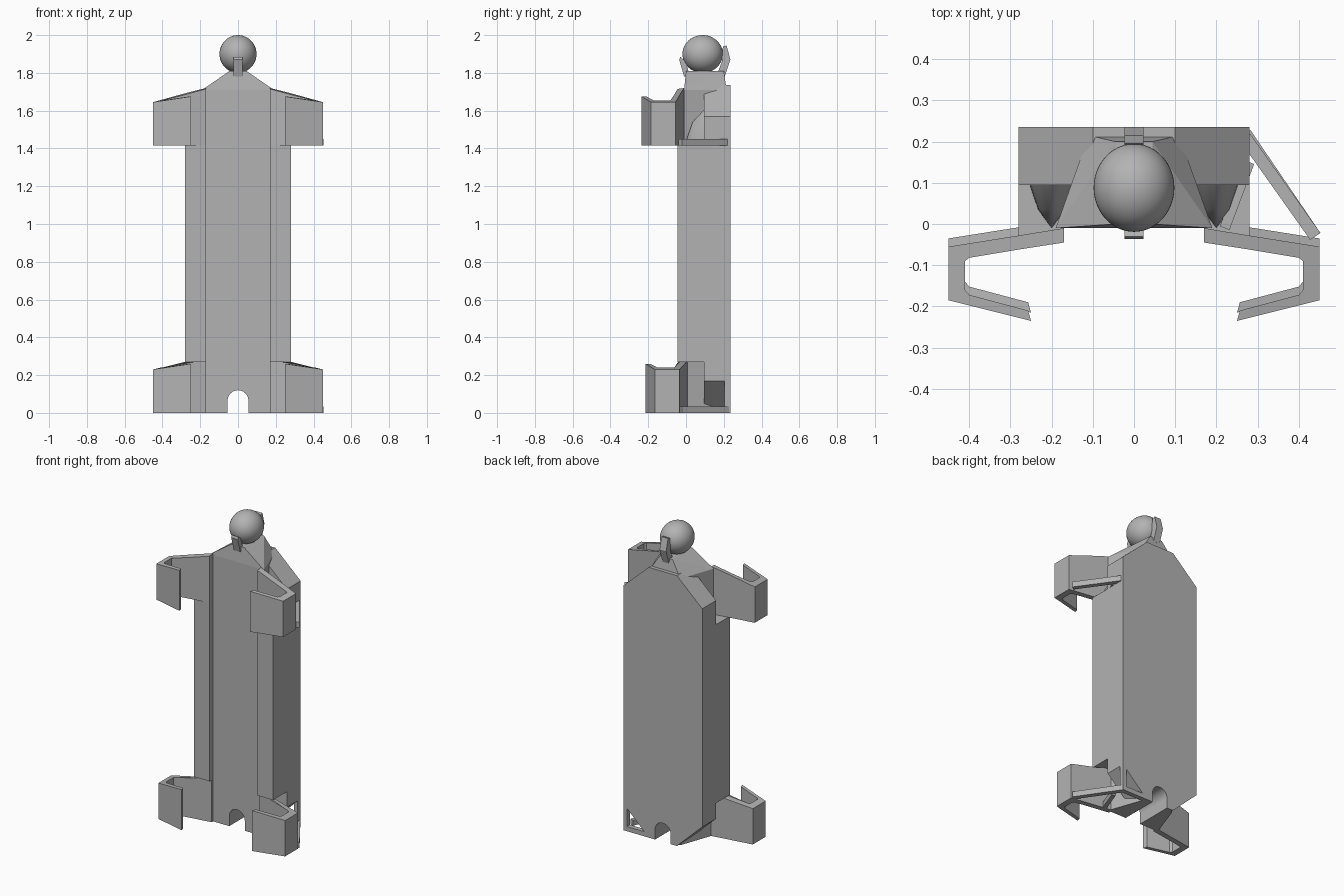
import bpy, bmesh, math
from mathutils import Vector

if "Cube" in bpy.data.objects:
    bpy.data.objects.remove(bpy.data.objects["Cube"], do_unlink=True)

grey = bpy.data.materials.new("plain grey")
grey.use_nodes = True
grey.diffuse_color = (0.45, 0.45, 0.45, 1)
grey.node_tree.nodes["Principled BSDF"].inputs["Base Color"].default_value = grey.diffuse_color


def finish(name, bm):
    bmesh.ops.recalc_face_normals(bm, faces=bm.faces)
    mesh = bpy.data.meshes.new(name)
    bm.to_mesh(mesh)
    bm.free()
    mesh.materials.append(grey)
    obj = bpy.data.objects.new(name, mesh)
    bpy.context.collection.objects.link(obj)
    return obj


def solid(name, low, high):
    """Solid between two matching rings of points."""
    bm = bmesh.new()
    a = [bm.verts.new(p) for p in low]
    b = [bm.verts.new(p) for p in high]
    n = len(a)
    bm.faces.new(a)
    bm.faces.new(b)
    for i in range(n):
        j = (i + 1) % n
        bm.faces.new((a[i], a[j], b[j], b[i]))
    return finish(name, bm)


def hull(name, points):
    bm = bmesh.new()
    for p in points:
        bm.verts.new(p)
    bmesh.ops.convex_hull(bm, input=bm.verts)
    return finish(name, bm)


def box(name, x, y, z):
    return hull(name, [(i, j, k) for i in x for j in y for k in z])


def plan(name, pts, z0, z1):
    """Horizontal outline raised from z0 to z1."""
    return solid(name, [(x, y, z0) for x, y in pts], [(x, y, z1) for x, y in pts])


def side_on(name, pts, y0, y1):
    """Outline in x and z, pushed from y0 to y1."""
    return solid(name, [(x, y0, z) for x, z in pts], [(x, y1, z) for x, z in pts])


def beam(name, p, q, width, z0, z1):
    p, q = Vector(p), Vector(q)
    d = (q - p).normalized()
    s = Vector((-d.y, d.x)) * width / 2
    return plan(name, [p + s, q + s, q - s, p - s], z0, z1)


# Back slab with clipped corners
half = [(0.10, 0), (0.28, 0.17), (0.28, 1.57), (0.10, 1.735)]
back_slab = side_on("back_slab", half + [(-x, z) for x, z in reversed(half)], 0.095, 0.235)

# Central spine, wider at the front, with a tapering roof
front_y = -0.01
points = [(s * x, y, z) for s in (-1, 1) for z in (0, 1.71)
          for x, y in ((0.19, front_y), (0.11, 0.215))]
points += [(s * 0.045, y, 1.81) for s in (-1, 1) for y in (0, 0.2)]
spine = hull("central_spine", points)

# Arched notch through the foot
r = 0.055
arch = [(r, -0.1)] + [(r * math.cos(t * math.pi / 16), 0.065 + r * math.sin(t * math.pi / 16))
                      for t in range(17)] + [(-r, -0.1)]
cutter = side_on("arch_cutter", arch, -0.3, 0.5)
cutter.hide_render = True
for part in (back_slab, spine):
    mod = part.modifiers.new("arch", "BOOLEAN")
    mod.object = cutter
    mod.solver = "EXACT"
    bpy.context.view_layer.objects.active = part
    bpy.ops.object.modifier_apply(modifier="arch")
bpy.data.objects.remove(cutter, do_unlink=True)

# Hooked arms: outline with a height above the arm base at each point
hook = [(0.17, -0.01, 0.305), (0.28, -0.028, 0.277), (0.45, -0.055, 0.23),
        (0.45, -0.185, 0.23), (0.25, -0.235, 0.26), (0.257, -0.21, 0.26),
        (0.40, -0.172, 0.24), (0.41, -0.16, 0.24), (0.41, -0.09, 0.24),
        (0.40, -0.082, 0.24), (0.28, -0.062, 0.27), (0.17, -0.045, 0.30)]

for s, side in ((1, "left"), (-1, "right")):
    # Side rails standing proud of the recessed front
    box(side + "_rail", (s * 0.17, s * 0.28), (-0.045, 0.235), (0.27, 1.415))

    for level, z, dy, drop in (("upper", 1.415, 0, 0), ("lower", 0, 0.02, 0.02)):
        solid(f"{side}_{level}_arm",
              [(s * x, y + dy, z) for x, y, h in hook],
              [(s * x, y + dy, z + h - (drop if h > 0.27 else 0)) for x, y, h in hook])

    # Pointed fairing running from the slab to the front wall
    ring = [(s * 0.2 + 0.055 * math.cos(t * math.pi / 16), 0.1,
             1.41 + 0.2 * math.sin(t * math.pi / 16)) for t in range(17)]
    mid = [(s * 0.2 + (x - s * 0.2) * 0.6, 0.035, 1.41 + (z - 1.41) * 0.65) for x, y, z in ring]
    fairing = hull(side + "_fairing", ring + mid + [(s * 0.2, -0.01, 1.41)])
    for p in fairing.data.polygons:
        p.use_smooth = abs(p.normal.y) < 0.95 and abs(p.normal.z) < 0.95

# Diagonal braces, present on the left side only
for level, z, y in (("upper", 1.415, 0.21), ("lower", 0, 0.22)):
    beam(level + "_brace", (0.27, y), (0.44, -0.03), 0.03, z, z + 0.035)
    beam(level + "_inner_brace", (0.22, -0.01), (0.28, 0.15), 0.025, z, z + 0.035)
box("lower_back_bar", (0.09, 0.28), (0.205, 0.235), (0, 0.03))
box("lower_back_post", (0.255, 0.28), (0.205, 0.235), (0, 0.18))

# Ball and the two clips holding it
bm = bmesh.new()
bmesh.ops.create_uvsphere(bm, u_segments=48, v_segments=24, radius=0.1)
for v in bm.verts:
    v.co = (v.co.x * 0.98, v.co.y * 1.07 + 0.088, v.co.z + 1.9)
for f in bm.faces:
    f.smooth = True
finish("ball", bm)


def clip(name, profile):
    solid(name, [(-0.023, y, z) for y, z in profile], [(0.023, y, z) for y, z in profile])


clip("front_clip", [(0.02, 1.78), (-0.01, 1.78), (-0.036, 1.87), (-0.03, 1.885), (0.0, 1.86)])
clip("rear_clip", [(0.16, 1.78), (0.205, 1.78), (0.235, 1.87), (0.215, 1.945),
                   (0.195, 1.94), (0.19, 1.86)])
